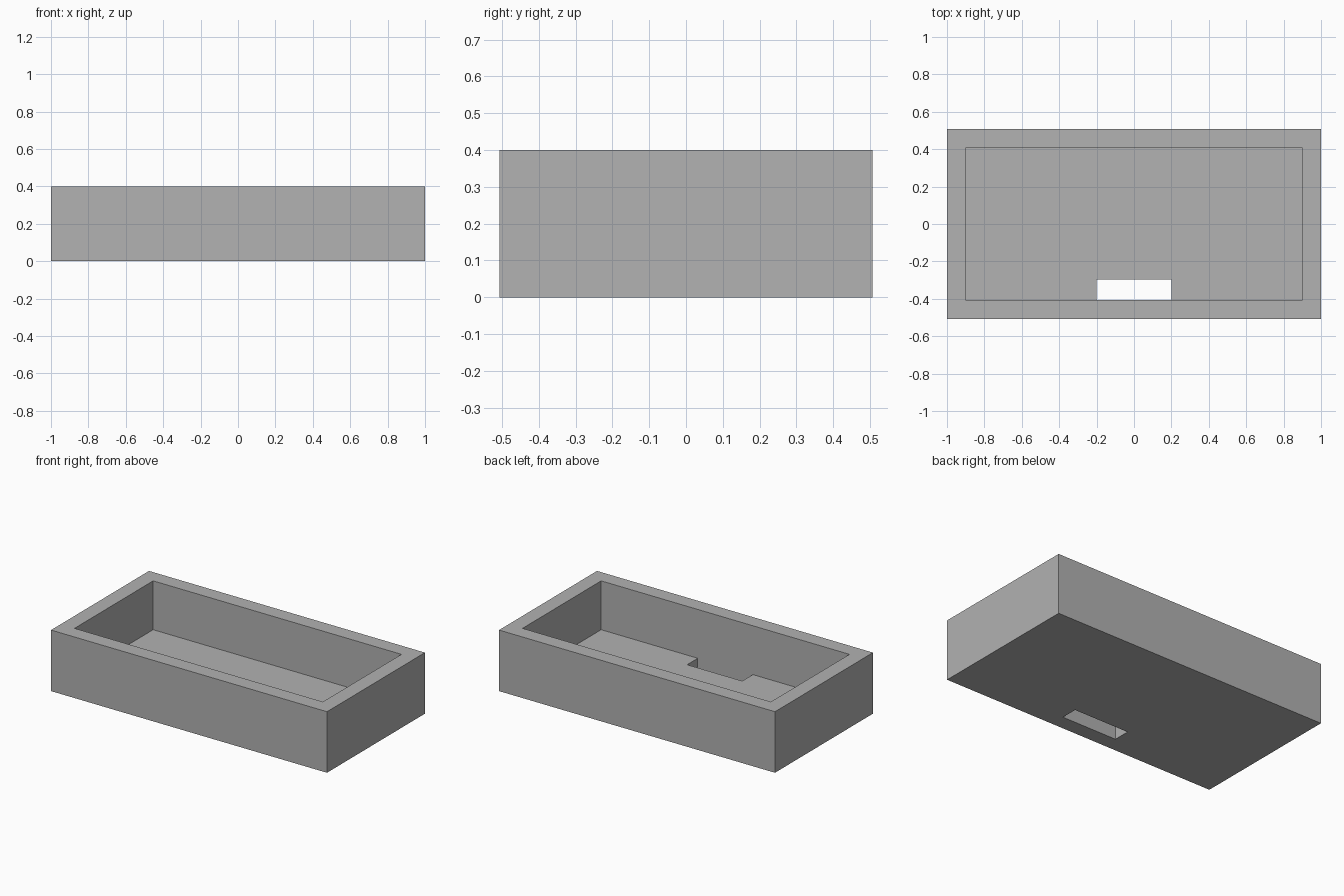
import bpy

default = bpy.data.objects.get("Cube")
if default:
    bpy.data.objects.remove(default, do_unlink=True)

# Overall sizes
HALF_X, HALF_Y, HEIGHT = 1.0, 0.507, 0.4
WALL, FLOOR = 0.1, 0.08
SLOT_HALF_X, SLOT_DEPTH = 0.2, 0.11
INNER_X, INNER_Y = HALF_X - WALL, HALF_Y - WALL

grey = bpy.data.materials.new("plain grey")
grey.use_nodes = True
colour = (0.445, 0.445, 0.445, 1)
grey.diffuse_color = colour
grey.node_tree.nodes["Principled BSDF"].inputs["Base Color"].default_value = colour


def box(name, low, high):
    """Axis-aligned box between two corners."""
    centre = [(a + b) / 2 for a, b in zip(low, high)]
    bpy.ops.mesh.primitive_cube_add(size=1, location=centre)
    obj = bpy.context.object
    obj.name = name
    obj.scale = [b - a for a, b in zip(low, high)]
    bpy.ops.object.transform_apply(location=True, rotation=False, scale=True)
    obj.data.materials.append(grey)
    return obj


def cut(target, cutter):
    """Subtract a hidden cutter from the target."""
    mod = target.modifiers.new(cutter.name, 'BOOLEAN')
    mod.operation = 'DIFFERENCE'
    mod.solver = 'EXACT'
    mod.object = cutter
    bpy.context.view_layer.objects.active = target
    bpy.ops.object.modifier_apply(modifier=mod.name)
    bpy.data.objects.remove(cutter, do_unlink=True)


# Open tray
tray = box("tray", (-HALF_X, -HALF_Y, 0), (HALF_X, HALF_Y, HEIGHT))
cut(tray, box("cavity_cutter", (-INNER_X, -INNER_Y, FLOOR),
              (INNER_X, INNER_Y, HEIGHT + WALL)))

# Slot through the floor, against the front wall
cut(tray, box("slot_cutter", (-SLOT_HALF_X, -INNER_Y, -WALL),
              (SLOT_HALF_X, -INNER_Y + SLOT_DEPTH, FLOOR + WALL)))
